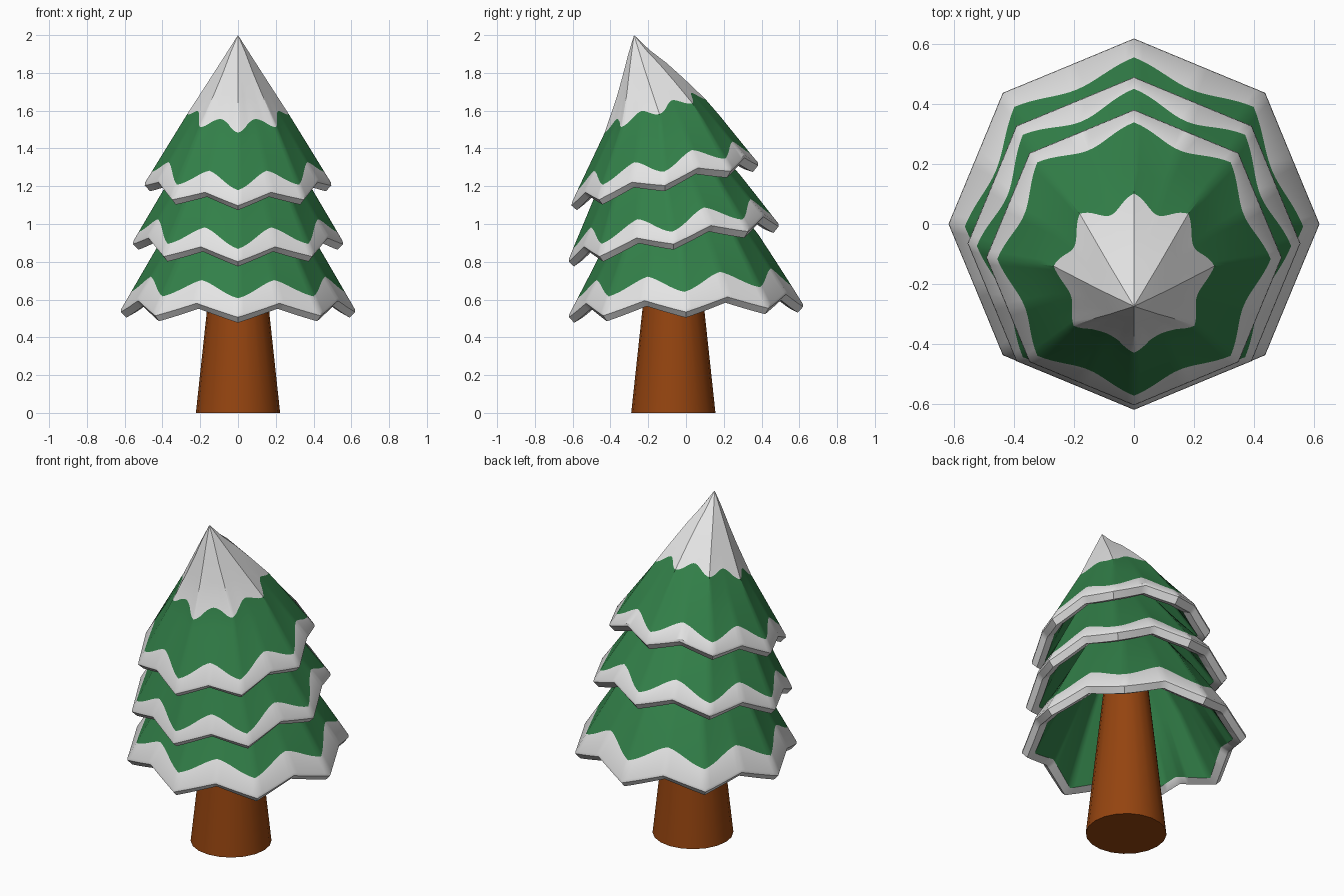
import bpy, bmesh, math

if "Cube" in bpy.data.objects:
    bpy.data.objects.remove(bpy.data.objects["Cube"])

def material(name, rgb):
    m = bpy.data.materials.new(name)
    m.diffuse_color = (*rgb, 1)
    m.use_nodes = True
    m.node_tree.nodes["Principled BSDF"].inputs["Base Color"].default_value = m.diffuse_color
    return m

GREEN = material("needle green", (0.032, 0.215, 0.066))
SNOW = material("snow white", (0.78, 0.78, 0.78))
BARK = material("bark brown", (0.30, 0.058, 0.005))

SEG = 128                      # eight-cornered tiers, finely cut for the wavy snow line
EIGHTH = math.pi / 4

def ring_at(rings, s):
    """Blend the ring values (centre y, z, radius, tilt, zigzag height) at position s."""
    i = min(int(s), len(rings) - 2)
    f = s - i
    return [a + (b - a) * f for a, b in zip(rings[i], rings[i + 1])]

def point(rings, s, ang, scale=1.0, dr=0.0, dz=0.0):
    cy, cz, r, tilt, rise = ring_at(rings, s)
    d = (ang % EIGHTH) - EIGHTH / 2                      # angle from the side's middle
    octagon = math.cos(EIGHTH / 2) / math.cos(d)
    rr = max(r * octagon * scale + dr, 0)
    zig = 1 - abs(d) / (EIGHTH / 2)                      # 1 mid-side, 0 at corners
    y = rr * math.sin(ang)
    return (rr * math.cos(ang), cy + y, cz + tilt * y + rise * zig + dz)

def tier(name, rings, band, cap=None):
    """Closed leaning cone with a zigzag hem; band and cap give the snow lines."""
    rows = []                                            # (point function, colour of band above)
    def row(s, mat, **kw):
        fn = s if callable(s) else (lambda a: s)
        rows.append((lambda a: point(rings, fn(a), a, **kw), mat))
    # green inside
    row(3, 0, scale=0, dz=-0.05)
    row(2, 0, scale=0.8, dz=-0.03)
    row(1, 0, scale=0.87, dz=-0.02)
    # snowy hem
    row(0, 1, dr=-0.075, dz=-0.012)
    row(0, 1, dr=-0.032, dz=-0.036)
    row(0, 1, dr=-0.004, dz=-0.006)
    row(0, 1, dr=-0.006, dz=0.010)
    row(band, 0)
    # outside up to the tip
    row(0.6, 0)
    if cap:
        row(0.8, 0)
        row(cap, 1)
        row(1.6, 1)
    else:
        row(1, 0)
    row(2, 1 if cap else 0)
    row(2.5, 1 if cap else 0)
    row(3, 0)

    bm = bmesh.new()
    grid = [[bm.verts.new(f(2 * math.pi * k / SEG)) for k in range(SEG)] for f, _ in rows]
    for j in range(len(rows) - 1):
        for k in range(SEG):
            n = (k + 1) % SEG
            face = bm.faces.new((grid[j][k], grid[j][n], grid[j + 1][n], grid[j + 1][k]))
            face.material_index = rows[j][1]
    bmesh.ops.remove_doubles(bm, verts=bm.verts, dist=1e-5)
    bmesh.ops.recalc_face_normals(bm, faces=bm.faces)
    finish(name, bm, (GREEN, SNOW))

def finish(name, bm, mats):
    me = bpy.data.meshes.new(name)
    bm.to_mesh(me)
    bm.free()
    for m in mats:
        me.materials.append(m)
    ob = bpy.data.objects.new(name, me)
    bpy.context.collection.objects.link(ob)
    bpy.ops.object.select_all(action='DESELECT')
    ob.select_set(True)
    bpy.context.view_layer.objects.active = ob
    bpy.ops.object.shade_smooth_by_angle(angle=math.radians(35))

def wave(corner, mid):
    return lambda a: (corner + mid) / 2 + (corner - mid) / 2 * math.cos(8 * a)

# Snow on the tip: one lobe per corner, line slightly higher at the back
def cap_line(a):
    return 1.1 + 0.11 * math.sin(a) - 0.09 * math.cos(8 * a)

# Three tiers of branches
tier("lower_branches",
     [(0, 0.54, 0.624, 0.045, 0.07), (-0.03, 0.90, 0.415, 0.10, 0.02),
      (-0.05, 1.10, 0.29, 0.10, 0), (-0.05, 1.12, 0, 0, 0)], wave(0.28, 0.40))
tier("middle_branches",
     [(-0.065, 0.90, 0.56, 0.168, 0.065), (-0.105, 1.18, 0.395, 0.19, 0.02),
      (-0.14, 1.42, 0.25, 0.19, 0), (-0.14, 1.44, 0, 0, 0)], wave(0.21, 0.39))
tier("top_branches",
     [(-0.112, 1.21, 0.498, 0.216, 0.055), (-0.14, 1.58, 0.27, 0.20, 0),
      (-0.22, 1.82, 0.115, 0.30, 0), (-0.275, 2.0, 0, 0, 0)], wave(0.18, 0.30), cap_line)

# Tapered trunk
bm = bmesh.new()
bmesh.ops.create_cone(bm, cap_ends=True, segments=20, radius1=0.223, radius2=0.115, depth=1.0)
bmesh.ops.translate(bm, verts=bm.verts, vec=(0, -0.067, 0.5))
finish("trunk", bm, (BARK,))
